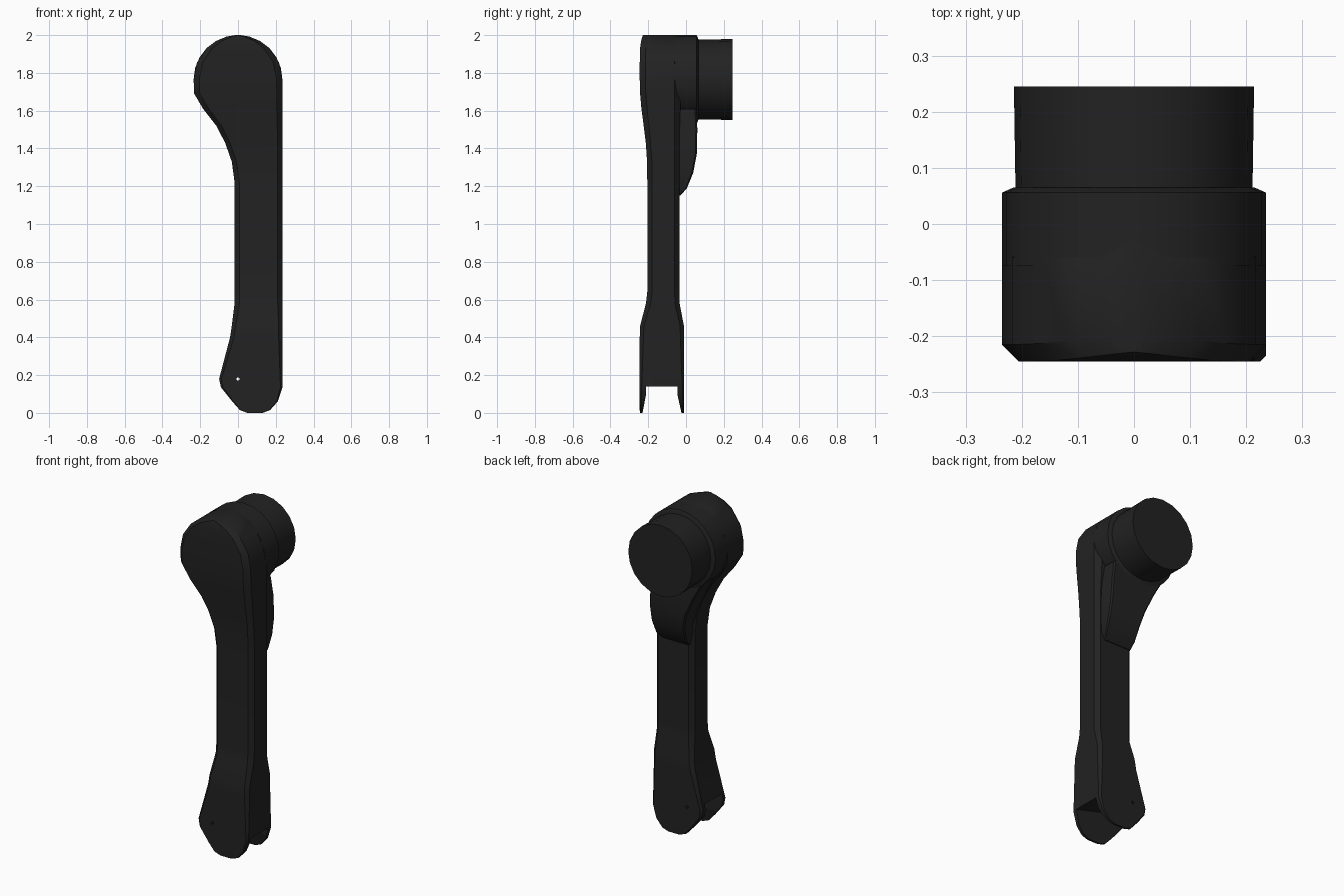
import bpy, bmesh
from math import sin, cos, pi, radians

if "Cube" in bpy.data.objects:
    bpy.data.objects.remove(bpy.data.objects["Cube"])

dark = bpy.data.materials.new("dark_plastic")
dark.diffuse_color = (0.016, 0.016, 0.016, 1)
dark.use_nodes = True
dark.node_tree.nodes["Principled BSDF"].inputs["Base Color"].default_value = dark.diffuse_color


def finish(name, rings):
    """Skin a list of equal-length point rings into a closed object."""
    bm = bmesh.new()
    vs = [[bm.verts.new(p) for p in r] for r in rings]
    n = len(rings[0])
    for a, b in zip(vs, vs[1:]):
        for i in range(n):
            j = (i + 1) % n
            bm.faces.new((a[i], a[j], b[j], b[i]))
    bm.faces.new(vs[0][::-1])
    bm.faces.new(vs[-1])
    bmesh.ops.recalc_face_normals(bm, faces=bm.faces)
    me = bpy.data.meshes.new(name)
    bm.to_mesh(me)
    bm.free()
    ob = bpy.data.objects.new(name, me)
    bpy.context.collection.objects.link(ob)
    me.materials.append(dark)
    return ob


def loft(name, stations):
    """Chamfered boxes stacked in z: (z, left, right, front, back, chamfer)."""
    rings = []
    for z, l, r, f, b, c in stations:
        c = min(c, 0.4 * (r - l), 0.4 * (b - f))
        rings.append([(x, y, z) for x, y in (
            (l + c, f), (r - c, f), (r, f + c), (r, b - c),
            (r - c, b), (l + c, b), (l, b - c), (l, f + c))])
    return finish(name, rings)


def lathe(name, profile, x, z, sides):
    """Turned part along y from (y, radius) pairs."""
    return finish(name, [[(x + r * cos(2 * pi * i / sides), y, z + r * sin(2 * pi * i / sides))
                          for i in range(sides)] for y, r in profile])


def cut(ob, cutter):
    cutter.hide_render = True
    cutter.hide_set(True)
    m = ob.modifiers.new("cut", 'BOOLEAN')
    m.operation, m.object, m.solver = 'DIFFERENCE', cutter, 'EXACT'


def smooth(ob):
    bpy.ops.object.select_all(action='DESELECT')
    ob.select_set(True)
    bpy.context.view_layer.objects.active = ob
    bpy.ops.object.shade_smooth_by_angle(angle=radians(28))


R, HZ = 0.235, 1.765

# Main arm: fork end, shaft, neck
arm_stations = [
    (0.0, 0.05, 0.13, -0.243, -0.012, 0.004),
    (0.015, 0.01, 0.17, -0.245, -0.01, 0.004),
    (0.06, -0.03, 0.21, -0.245, -0.01, 0.006),
    (0.135, -0.09, 0.235, -0.245, -0.01, 0.01),
    (0.18, -0.1, 0.235, -0.245, -0.01, 0.012),
    (0.40, -0.042, 0.235, -0.245, -0.01, 0.02),
    (0.46, -0.033, 0.235, -0.243, -0.011, 0.02),
    (0.58, -0.018, 0.235, -0.212, -0.034, 0.025),
    (0.64, -0.018, 0.235, -0.205, -0.035, 0.025),
    (1.22, -0.018, 0.235, -0.205, -0.035, 0.025),
    (1.33, -0.033, 0.235, -0.206, -0.035, 0.025),
    (1.43, -0.068, 0.235, -0.213, -0.035, 0.025),
    (1.52, -0.115, 0.235, -0.224, -0.033, 0.028),
    (1.61, -0.185, 0.235, -0.236, -0.03, 0.03),
    (1.69, -0.232, 0.235, -0.243, -0.03, 0.03),
]
# Rounded head on top of the arm
for deg in (0, 22.5, 45, 60, 75, 86):
    a = radians(deg)
    w = R * cos(a)
    arm_stations.append((HZ + R * sin(a), -w, w, -0.245 + 0.017 * sin(a) ** 6, -0.03, 0.03))
arm = loft("arm", arm_stations)

# Fork slot with sloped floor, and the pin hole through both ears
cut(arm, loft("slot_cutter", [
    (-0.05, -0.3, 0.4, -0.24, -0.013, 0.002),
    (0.095, -0.3, 0.4, -0.212, -0.045, 0.002),
    (0.21, -0.3, -0.03, -0.212, -0.045, 0.002)]))
cut(arm, lathe("pin_hole_cutter", [(-0.4, 0.009), (0.2, 0.009)], 0, 0.18, 8))
smooth(arm)

# Round boss behind the head
smooth(lathe("head_boss", [(-0.075, R), (0.056, R), (0.065, 0.215)], 0, HZ, 24))

# Motor drum
smooth(lathe("motor_drum", [(0.05, 0.211), (0.245, 0.214)], 0, HZ, 20))

# Gusset supporting the boss from below
smooth(loft("gusset", [
    (1.15, 0.0, 0.18, -0.07, -0.03, 0.004),
    (1.19, -0.005, 0.2, -0.07, 0.005, 0.006),
    (1.27, -0.012, 0.207, -0.07, 0.038, 0.008),
    (1.37, -0.038, 0.207, -0.07, 0.057, 0.008),
    (1.50, -0.1, 0.2, -0.07, 0.06, 0.008),
    (1.61, -0.165, 0.185, -0.07, 0.055, 0.008)]))
